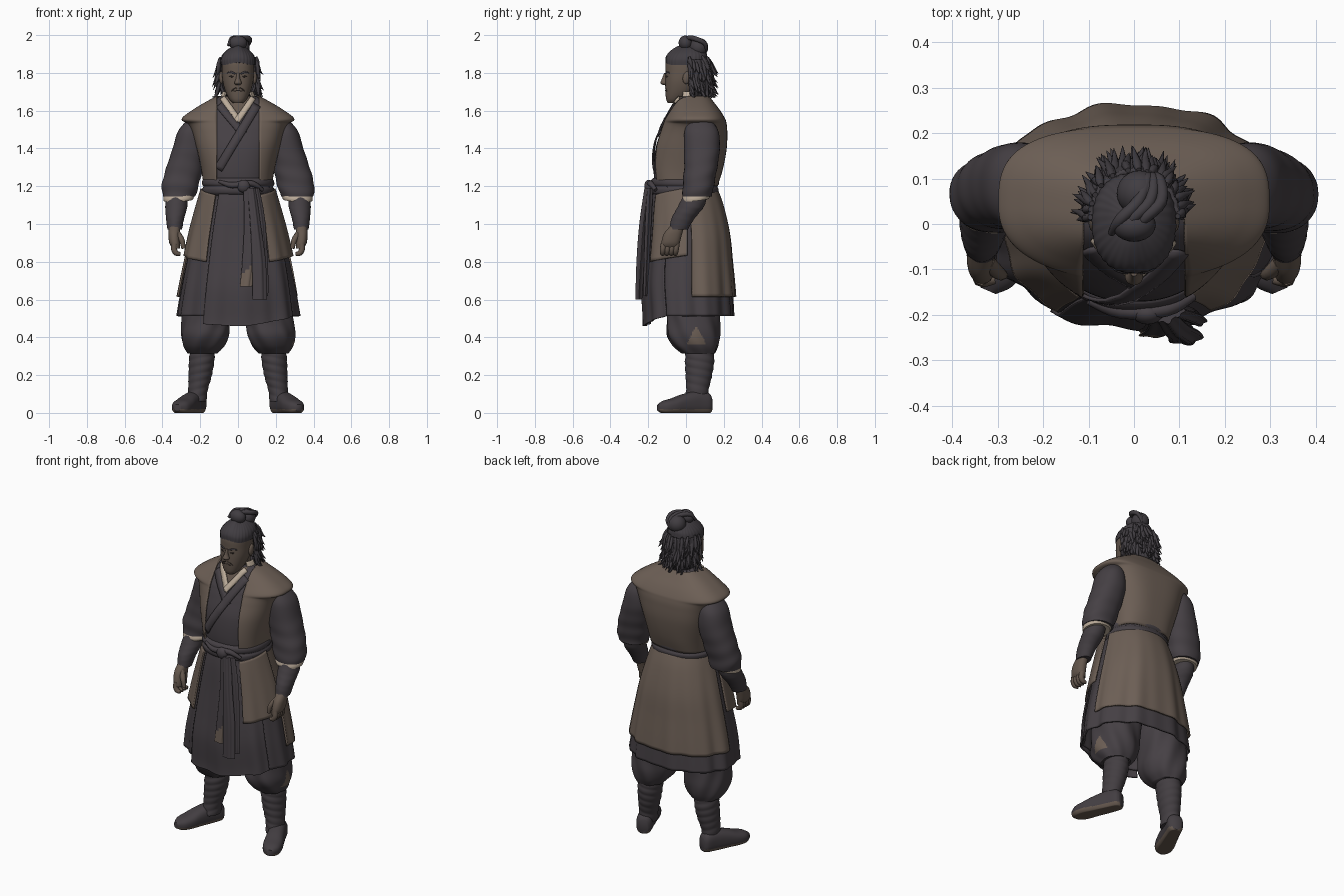
import bpy, bmesh, random
from math import sin, cos, pi, asin
from mathutils import Vector, Matrix

random.seed(4)
if "Cube" in bpy.data.objects:
    bpy.data.objects.remove(bpy.data.objects["Cube"])


def paint(name, r, g, b):
    m = bpy.data.materials.new(name)
    m.use_nodes = True
    m.diffuse_color = (r, g, b, 1)
    bsdf = m.node_tree.nodes["Principled BSDF"]
    bsdf.inputs["Base Color"].default_value = (r, g, b, 1)
    bsdf.inputs["Roughness"].default_value = 0.9
    return m


ROBE = paint("charcoal cloth", .060, .051, .058)
VEST = paint("brown cloth", .152, .115, .092)
SKIN = paint("tan skin", .128, .096, .075)
HAIR = paint("dark hair", .052, .046, .053)
CREAM = paint("cream linen", .50, .41, .32)
WRAP = paint("dark wrapping", .056, .048, .054)
SOLE = paint("sole leather", .130, .098, .077)
FEATURE = paint("face lines", .050, .038, .032)


def smooth(pts, k=6):
    """Catmull-Rom resampling of a list of tuples."""
    out = []
    for i in range(len(pts) - 1):
        a, b, c, d = pts[max(i - 1, 0)], pts[i], pts[i + 1], pts[min(i + 2, len(pts) - 1)]
        for j in range(k):
            t = j / k
            out.append(tuple(q + .5 * t * (r - p + t * (2 * p - 5 * q + 4 * r - s + t * (3 * (q - r) + s - p)))
                             for p, q, r, s in zip(a, b, c, d)))
    return out + [tuple(pts[-1])]


def power(v, e):
    return (1 if v > 0 else -1) * abs(v) ** e


def finish(name, bm, mats, thick=0):
    me = bpy.data.meshes.new(name)
    bmesh.ops.recalc_face_normals(bm, faces=bm.faces)
    bm.to_mesh(me)
    bm.free()
    for m in mats:
        me.materials.append(m)
    ob = bpy.data.objects.new(name, me)
    bpy.context.collection.objects.link(ob)
    if thick:
        mod = ob.modifiers.new("thickness", "SOLIDIFY")
        mod.thickness, mod.offset = thick, 0


def loft(name, rings, mats, n=48, p=2, fold=None, arc=None, thick=0, rule=None, matrix=None, back=None, lift=None):
    """Skin oval rings (cx, cy, z, rx, ry); the angle starts at the front and turns to +x."""
    bm, rows = bmesh.new(), []
    for cx, cy, z, rx, ry in rings:
        a0, a1 = arc(rx) if arc else (0, 2 * pi)
        row = []
        for i in range(n + 1 if arc else n):
            a = a0 + (a1 - a0) * i / n
            f = 1 + fold(a, z) if fold else 1
            e = 2 / (back if back and cos(a) < 0 else p)
            v = Vector((cx + f * rx * power(sin(a), e), cy - f * ry * power(cos(a), e), z + (lift(a) if lift else 0)))
            if matrix:
                v = matrix @ v
                v.z = max(v.z, 0)
            row.append(bm.verts.new(v))
        rows.append(row)
    for low, high in zip(rows, rows[1:]):
        for i in range(n):
            j = (i + 1) % len(low)
            bm.faces.new((low[i], low[j], high[j], high[i]))
    if not arc and not thick:
        bm.faces.new(rows[0])
        bm.faces.new(rows[-1])
    if rule:
        for f in bm.faces:
            f.material_index = rule(f.calc_center_median())
    finish(name, bm, mats, thick)


def grow(rings, d, low=0, high=3):
    return [(x, y, z, rx + d, ry + d) for x, y, z, rx, ry in rings if low <= z <= high]


def side(rings, s):
    return smooth([(s * r[0],) + tuple(r[1:]) for r in rings])


def front_y(rings, p, x, z):
    cx, cy, _, rx, ry = min(rings, key=lambda r: abs(r[2] - z))
    return cy - ry * max(0, 1 - abs((x - cx) / rx) ** p) ** (1 / p)


def tube(name, splines, mat):
    cu = bpy.data.curves.new(name, "CURVE")
    cu.dimensions, cu.bevel_depth, cu.bevel_resolution, cu.use_fill_caps = "3D", 1, 2, True
    for pts in splines:
        pts = smooth(pts, 4)
        sp = cu.splines.new("POLY")
        sp.points.add(len(pts) - 1)
        for q, (x, y, z, r) in zip(sp.points, pts):
            q.co, q.radius = (x, y, z, 1), r
        sp.use_smooth = True
    cu.materials.append(mat)
    ob = bpy.data.objects.new(name, cu)
    bpy.context.collection.objects.link(ob)


def ball(name, loc, size, mat, tilt=0):
    bm = bmesh.new()
    mx = Matrix.Translation(loc) @ Matrix.Rotation(tilt, 4, "X") @ Matrix.Diagonal((*size, 1))
    bmesh.ops.create_uvsphere(bm, u_segments=24, v_segments=14, radius=1, matrix=mx)
    finish(name, bm, [mat])


# Torso and sleeveless vest
TP, BP = 2.4, 3
torso = smooth([(0, -.01, 1.17, .163, .152), (0, .003, 1.28, .178, .174), (0, .02, 1.4, .205, .181),
                (0, .036, 1.49, .23, .168), (0, .043, 1.533, .252, .157), (0, .045, 1.555, .284, .148),
                (0, .045, 1.595, .236, .125), (0, .04, 1.637, .168, .098), (0, .034, 1.675, .098, .075)], 8)
loft("robe_body", torso, [ROBE, SKIN], 96, TP, back=BP,
     rule=lambda c: int(c.y < .02 and c.z > 1.555 + 1.4 * abs(c.x)))
crease = lambda a, z: .012 * sin(5 * a + 18 * z) * max(0, 1.5 - z) * 2


def vest_arc(rx):
    a = asin(min(.98, .112 / rx) ** (TP / 2))
    return a, 2 * pi - a


loft("vest_body", grow(torso, .01, 1.19), [VEST], 96, TP, crease, vest_arc, .009, back=BP)


def ribbon(name, path, width, mat, lift):
    bm, last = bmesh.new(), None
    (x0, z0), (x1, z1) = path
    across = Vector((z1 - z0, x0 - x1)).normalized() * width / 2
    for i in range(21):
        t = i / 20
        x, z = x0 + (x1 - x0) * t, z0 + (z1 - z0) * t
        row = [bm.verts.new((x + k * across.x, front_y(torso, TP, x + k * across.x, z + k * across.y) - lift,
                             z + k * across.y)) for k in (-1, 0, 1)]
        if last:
            for k in (0, 1):
                bm.faces.new((last[k], last[k + 1], row[k + 1], row[k]))
        last = row
    finish(name, bm, [mat], .008)


# Crossed collars
ribbon("right_linen_collar", ((-.082, 1.668), (.006, 1.545)), .03, CREAM, .007)
ribbon("left_linen_collar", ((.08, 1.668), (-.006, 1.545)), .03, CREAM, .01)
ribbon("right_robe_collar", ((-.1, 1.63), (.03, 1.475)), .04, ROBE, .006)
ribbon("left_robe_collar", ((.1, 1.63), (-.105, 1.29)), .045, ROBE, .011)

# Layered skirts with shared folds
skirt = smooth([(0, -.01, 1.2, .16, .15), (0, 0, 1.1, .19, .178), (0, .01, .95, .232, .202),
                (0, .01, .8, .266, .217), (0, .01, .65, .296, .23), (0, .018, .5, .32, .23),
                (0, .018, .45, .326, .23)], 9)
drape = lambda a, z: min(1, max(0, 1.2 - z) / .7) * (.022 * sin(10 * a) + .014 * sin(17 * a + 1))
loft("robe_skirt", grow(skirt, 0, .505), [ROBE], 160, 2.2, drape, thick=.01)
loft("robe_front_panel", grow(skirt, .008, .458, 1.18), [ROBE], 50, 2.2, drape, lambda r: (-.54, 1.05), .008,
     lift=lambda a: .055 * max(0, a - .1) + .02 * max(0, -a))
loft("vest_back_panel", grow(skirt, .016, .61, 1.18), [VEST], 110, 2.2, drape, lambda r: (1.64, 2 * pi - 1.64), .01)
for s, label in ((-1, "right"), (1, "left")):
    loft(label + "_vest_front_panel", grow(skirt, .019, .795, 1.16), [VEST], 40, 2.2, drape,
         lambda r: (s * (.62 - .3 * (r - .2)), s * 1.56), .01, lift=lambda a: .035 * max(0, abs(a) - .6))

# Sash, knot and hanging tails
wave = [(0, -.008, z, .177 + d, .167 + d) for z, d in
        ((1.152, 0), (1.165, .012), (1.185, .014), (1.198, .007), (1.21, .014), (1.23, .012), (1.243, 0))]
loft("sash", smooth(wave, 4), [ROBE], 72, 2.3, lambda a, z: .006 * sin(3 * a + 60 * z))
ball("sash_knot", (.03, -.197, 1.2), (.034, .024, .034), ROBE)
tube("sash_loop", [[(-.1, -.17, 1.225, .008), (-.03, -.192, 1.205, .016), (.07, -.188, 1.215, .016),
                    (.13, -.16, 1.18, .01)]], ROBE)
TAILS = {"short": [(.05, -.2, 1.19, .022, .014), (.062, -.215, 1., .03, .014), (.055, -.232, .8, .033, .012),
                   (.04, -.24, .67, .03, .01)],
         "long": [(.07, -.2, 1.19, .02, .018), (.09, -.225, 1., .026, .02), (.108, -.24, .8, .034, .02),
                  (.112, -.25, .6, .036, .016)],
         "side": [(.09, -.19, 1.19, .02, .014), (.118, -.2, 1., .024, .015), (.138, -.212, .7, .02, .012),
                  (.14, -.214, .62, .016, .01)]}
for label, rings in TAILS.items():
    loft(label + "_sash_tail", smooth(rings, 8), [ROBE, VEST], 28, 2, lambda a, z: .16 * sin(5 * a),
         rule=lambda c: int(label == "short" and c.z < .74 + (c.x - .03)))

# Arms and legs
for s, label in ((-1, "right_"), (1, "left_")):
    loft(label + "sleeve", side([(.225, .075, 1.55, .045, .06), (.245, .082, 1.49, .073, .09),
                                 (.256, .084, 1.4, .09, .095), (.282, .078, 1.3, .097, .088),
                                 (.305, .066, 1.21, .098, .083), (.313, .06, 1.145, .086, .078)], s), [ROBE], 48, 2.2,
         lambda a, z: .035 * sin(70 * z + 2 * sin(a + s)) * max(0, 1.45 - z) * 3)
    loft(label + "linen_cuff", side([(.313, .056, 1.165, .078, .07), (.314, .053, 1.14, .081, .074),
                                     (.316, .051, 1.126, .077, .07)], s), [CREAM], 40, 2.2,
         lift=lambda a: -.008 * cos(a) - .004 * s * sin(a))
    loft(label + "bracer", side([(.322, .05, 1.15, .055, .062), (.327, .025, 1.09, .057, .068),
                                 (.333, -.015, 1.03, .047, .06), (.335, -.04, .97, .038, .048)], s), [WRAP], 40, 2,
         lambda a, z: .03 * abs(sin(95 * z + s * a)))
    loft(label + "palm", side([(.335, -.045, .99, .029, .037), (.338, -.068, .95, .03, .048),
                               (.335, -.082, .9, .029, .049), (.326, -.085, .87, .02, .044)], s), [SKIN], 24, 2.3)
    fingers = [[(s * .336, y, .895, .017), (s * .338, y - .004, .865, .016), (s * .326, y - .006, .845, .014),
                (s * .306, y - .004, .842, .01)] for y in (-.118, -.095, -.072, -.05)]
    fingers.append([(s * .322, -.085, .95, .018), (s * .298, -.108, .915, .015), (s * .288, -.112, .87, .011)])
    tube(label + "fingers", fingers, SKIN)

    loft(label + "trouser", side([(.13, .04, .72, .12, .14), (.155, .04, .58, .13, .14),
                                  (.17, .04, .48, .127, .138), (.176, .04, .41, .125, .138),
                                  (.182, .05, .355, .108, .118), (.188, .065, .315, .078, .086)], s), [ROBE, VEST], 140,
         2.2, lambda a, z: .03 * sin(7 * a + s * 25 * z),
         rule=lambda c: int(s > 0 and c.x > .2 and .365 < c.z < .45 and abs(c.y - .055) < .008 + .5 * (.45 - c.z)))
    loft(label + "shin_wrap", smooth(side([(.188, .072, .35, .062, .068), (.192, .072, .28, .065, .075),
                                           (.2, .068, .2, .06, .068), (.212, .06, .12, .05, .058),
                                           (.218, .055, .06, .05, .06)], s), 2), [WRAP], 40, 2,
         lambda a, z: .05 * abs(sin(75 * z + s * a)))
    d = Vector((s * .4, -.917, 0))
    base = Matrix(((.917, 0, d.x, s * .2), (s * .4, 0, d.y, .13), (0, 1, 0, 0), (0, 0, 0, 1)))
    loft(label + "shoe", smooth([(0, .045, 0, .028, .042), (0, .05, .02, .044, .058), (0, .052, .08, .047, .064),
                                 (0, .045, .16, .052, .054), (0, .035, .22, .055, .043), (0, .03, .27, .046, .034),
                                 (0, .027, .302, .018, .018)]), [WRAP, SOLE], 72, 2.5, matrix=base,
         rule=lambda c: int(c.z < .02))

# Neck, head and face
loft("neck", smooth([(0, .03, 1.58, .062, .06), (0, .018, 1.73, .054, .062)]), [SKIN], 32)
HP = 2.25
head = smooth([(0, -.066, 1.64, .026, .03), (0, -.053, 1.66, .046, .052), (0, -.033, 1.7, .066, .076),
               (0, -.02, 1.75, .08, .09), (0, -.009, 1.8, .085, .1), (0, -.006, 1.86, .084, .1),
               (0, .006, 1.9, .068, .084), (0, .01, 1.925, .03, .04)])
loft("head", head, [SKIN], 48, HP)
loft("nose", smooth([(0, -.11, 1.735, .012, .01), (0, -.116, 1.747, .02, .019), (0, -.111, 1.77, .011, .016),
                     (0, -.105, 1.8, .008, .01)]), [SKIN], 20)


def on_face(x, z, r):
    return x, front_y(head, HP, x, z) + r * .4, z, r


brows, eyes = [], []
for s, label in ((-1, "right_"), (1, "left_")):
    brows.append([on_face(s * .014, 1.795, .004), on_face(s * .035, 1.804, .006), on_face(s * .058, 1.8, .003)])
    eyes.append([on_face(s * .02, 1.779, .002), on_face(s * .034, 1.781, .005), on_face(s * .048, 1.78, .002)])
    ball(label + "ear", (s * .088, .004, 1.775), (.012, .021, .034), SKIN, -.2)
    loft(label + "neck_linen", smooth([(0, .03, 1.645, .1, .086), (0, .028, 1.7, .076, .07)]), [CREAM], 16,
         arc=lambda r: (s * .95, s * 1.65), thick=.01)
tube("eyebrows", brows, HAIR)
tube("eyes", eyes, FEATURE)
tube("mouth", [[on_face(x, z, .003) for x, z in ((-.024, 1.703), (0, 1.707), (.024, 1.703))]], FEATURE)
tube("moustache", [[on_face(s * x, z, .003) for x, z in ((.005, 1.721), (.022, 1.716), (.034, 1.703))]
                   for s in (-1, 1)], FEATURE)
ball("chin_tuft", (0, -.099, 1.667), (.013, .006, .014), FEATURE)

# Combed hair, loose locks and topknot
comb = lambda a, z: .01 * sin(30 * a)
loft("hair_cap", smooth([(0, .002, 1.842, .091, .11), (0, .003, 1.872, .092, .109), (0, .009, 1.9, .08, .096),
                         (0, .013, 1.926, .052, .063), (0, .014, 1.942, .02, .02)]), [HAIR], 130, HP, comb,
     lift=lambda a: .012 * cos(a) ** 8)
loft("hair_back", smooth([(0, .008, 1.87, .094, .107), (0, .02, 1.8, .098, .106), (0, .03, 1.73, .09, .098),
                          (0, .035, 1.68, .068, .078)]), [HAIR], 110, 2, comb, lambda r: (1.6, 2 * pi - 1.6), .014)
locks = []
for i in range(130):
    a, z = random.uniform(1.5, 2 * pi - 1.5), random.uniform(1.75, 1.89)
    drop, out = random.uniform(.06, .13), random.uniform(.0, .045)
    lock = []
    for t, r in ((0, .006), (.35, .01), (.7, .007), (1, .0005)):
        b = a + .14 * t * sin(i)
        w = .096 + .008 * sin(pi * t) + out * t ** 2.5
        lock.append((w * sin(b), .018 + .012 * t - w * 1.05 * cos(b), max(1.675, z - drop * t), r))
    locks.append(lock)
tube("loose_locks", locks, HAIR)
ball("topknot_front", (.0, -.002, 1.958), (.048, .037, .04), HAIR, .2)
ball("topknot_back", (.012, .068, 1.935), (.05, .05, .05), HAIR, -.3)
tube("topknot_strands", [[(-.05 + k, -.02, 1.945, .008), (-.03 + k, .01, 1.983, .013), (.01 + k, .05, 1.98, .014),
                          (.03 + k * .5, .1, 1.955, .012), (.03, .105, 1.91, .006)] for k in (0, .025, .05)], HAIR)

# Smooth shading with sharp creases kept
bpy.ops.object.select_all(action="DESELECT")
for ob in bpy.context.scene.objects:
    if ob.type == "MESH":
        ob.select_set(True)
        bpy.context.view_layer.objects.active = ob
bpy.ops.object.shade_smooth_by_angle(angle=.9)
